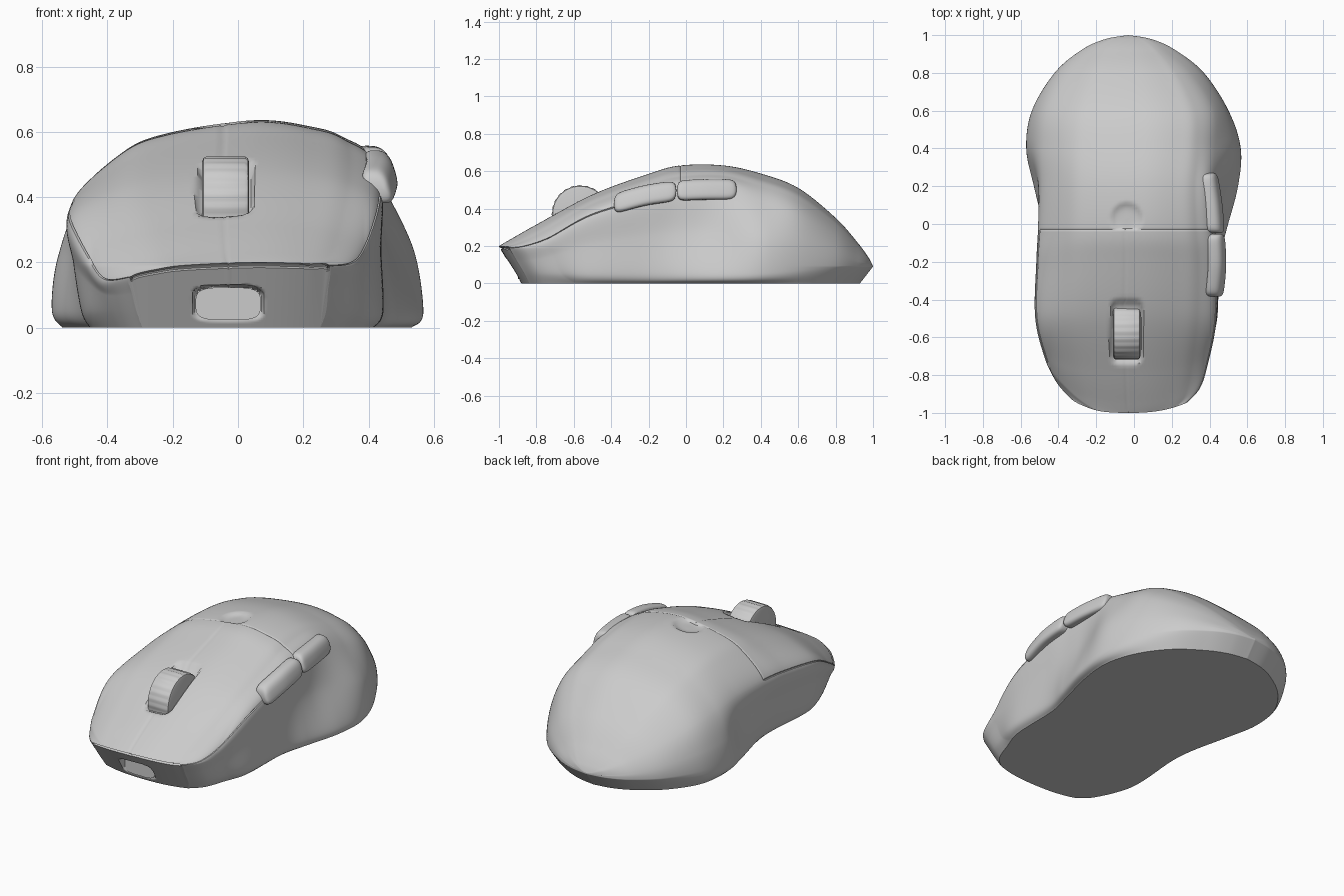
import bpy, bmesh, math
from mathutils import Vector

cube = bpy.data.objects.get("Cube")
if cube:
    bpy.data.objects.remove(cube, do_unlink=True)

grey = bpy.data.materials.new("matte_grey")
grey.use_nodes = True
grey.diffuse_color = (0.6, 0.6, 0.6, 1)
grey.node_tree.nodes["Principled BSDF"].inputs["Base Color"].default_value = (0.6, 0.6, 0.6, 1)


def finish(bm, name, angle):
    """Clean the mesh, make an object of it and shade it."""
    bmesh.ops.remove_doubles(bm, verts=bm.verts, dist=0.0002)
    edges = [e for e in bm.edges if e.is_boundary]
    if edges:
        bmesh.ops.holes_fill(bm, edges=edges, sides=0)
    bmesh.ops.recalc_face_normals(bm, faces=bm.faces)
    mesh = bpy.data.meshes.new(name)
    bm.to_mesh(mesh)
    bm.free()
    mesh.materials.append(grey)
    obj = bpy.data.objects.new(name, mesh)
    bpy.context.collection.objects.link(obj)
    bpy.ops.object.select_all(action='DESELECT')
    obj.select_set(True)
    bpy.context.view_layer.objects.active = obj
    bpy.ops.object.shade_smooth_by_angle(angle=math.radians(angle))


def skin(bm, rows, closed=False):
    """Join neighbouring rows of vertices with quads."""
    for a, b in zip(rows, rows[1:]):
        n = len(a)
        for i in range(n if closed else n - 1):
            j = (i + 1) % n
            bm.faces.new((a[i], a[j], b[j], b[i]))


def loft(name, rings, angle=40):
    """Closed rings joined into a solid with capped ends."""
    bm = bmesh.new()
    rows = [[bm.verts.new(p) for p in ring] for ring in rings]
    skin(bm, rows, closed=True)
    bm.faces.new(rows[0])
    bm.faces.new(rows[-1])
    finish(bm, name, angle)


def spline(pts, t):
    """Smooth curve through points, t counted in points."""
    last = len(pts) - 1
    i = min(int(t), last - 1)
    f = t - i
    out = []
    for a, b, c, d in zip(pts[max(i - 1, 0)], pts[i], pts[i + 1], pts[min(i + 2, last)]):
        out.append(b + 0.5 * f * (c - a + f * (2 * a - 5 * b + 4 * c - d + f * (3 * (b - c) + d - a))))
    return out


def ramp(a, b, x):
    t = min(max((x - a) / (b - a), 0), 1)
    return t * t * (3 - 2 * t)


def mix(a, b, t):
    return a + (b - a) * t


def samples(end, step, seams):
    """Even values with a tight triple at every seam."""
    vals = [i * step for i in range(round(end / step) + 1)]
    vals = [v for v in vals if all(abs(v - s) > 0.04 for s in seams)]
    return sorted(vals + [s + d for s in seams for d in (-0.03, 0, 0.03)])


# Body stations: y, right lip x, right shoulder x and z, top z, left shoulder z and x, left lip x
STATIONS = [
    (-1.0, -0.31, -0.33, 0.155, 0.20, 0.19, 0.28, 0.27),
    (-0.95, -0.39, -0.41, 0.15, 0.23, 0.20, 0.35, 0.345),
    (-0.8, -0.45, -0.46, 0.22, 0.315, 0.25, 0.39, 0.39),
    (-0.5, -0.48, -0.515, 0.33, 0.475, 0.37, 0.43, 0.44),
    (-0.2, -0.46, -0.51, 0.38, 0.585, 0.46, 0.435, 0.45),
    (-0.03, -0.475, -0.50, 0.39, 0.63, 0.50, 0.42, 0.49),
    (0.2, -0.53, -0.49, 0.39, 0.63, 0.51, 0.41, 0.55),
    (0.4, -0.57, -0.49, 0.37, 0.587, 0.44, 0.43, 0.565),
    (0.6, -0.54, -0.46, 0.33, 0.51, 0.37, 0.42, 0.50),
    (0.8, -0.42, -0.35, 0.24, 0.35, 0.26, 0.30, 0.37),
    (0.92, -0.28, -0.23, 0.17, 0.215, 0.17, 0.17, 0.22),
    (0.978, -0.155, -0.13, 0.125, 0.135, 0.125, 0.07, 0.095),
    (1.0, -0.03, -0.03, 0.09, 0.09, 0.09, -0.03, -0.03),
]
SEAM_ROW, SLIT = 5, 5.64
SHOULDERS = (3, 9)
AXIS_X = -0.038


def section(st):
    """Control points of one cross-section, base to base over the top."""
    y, rl, rs, rz, top, lz, ls, ll = st
    mid = (rs + ls) / 2
    crown = mid + 0.1 * (ls - rs)
    lip_z = 0.05 + 0.04 * ramp(0.3, 0.95, y)
    bulge = mix(0.35, 0.8, ramp(0.05, 0.45, y))

    def side(lip, sx, sz):
        return [(mix(lip, mid, 0.06), 0), (lip, lip_z),
                (mix(sx, lip, bulge), mix(lip_z, sz, 0.5)), (sx, sz),
                (mix(crown, sx, 0.75), mix(top, sz, 0.42)),
                (mix(crown, sx, 0.5), mix(top, sz, 0.17))]
    return side(rl, rs, rz) + [(crown, top)] + side(ll, ls, lz)[::-1], mid


def nose(x, z, y, v):
    """Round the nose in plan and undercut the front and the tail."""
    w = 1 - ramp(-1.0, -0.45, v)
    y += w * 0.09 * min(abs(x + 0.03) / 0.38, 1.1) ** 2.5
    y += w * 0.12 * max(0, 1 - z / 0.19)
    return y - 0.07 * ramp(0.5, 1, v) * max(0, 1 - z / 0.09)


# Body shell with fine button seams, wheel slot and dimple
bm = bmesh.new()
us = samples(12, 0.05, (*SHOULDERS, SLIT))
rows = []
for t in samples(len(STATIONS) - 1, 0.0625, (SEAM_ROW,)):
    st = spline(STATIONS, t)
    ctrl, mid = section(st)
    row = []
    for u in us:
        x, z = spline(ctrl, u)
        z = max(z, 0)
        y = nose(x, z, st[0], st[0])
        on_top = SHOULDERS[0] <= u <= SHOULDERS[1]
        depth = 0
        if t < SEAM_ROW and u in SHOULDERS:
            depth = 0.008
        elif (t == SEAM_ROW and on_top) or (t < SEAM_ROW and u == SLIT):
            depth = 0.003
        d = Vector((mid - x, 0.1 - z)).normalized() * depth
        x, z = x + d.x, z + d.y
        if on_top:
            slot = (abs(x - AXIS_X) / 0.088) ** 6 + (abs(y + 0.57) / 0.172) ** 6
            z -= 0.025 * (1 - ramp(0.4, 1, slot))
            r = math.hypot(x - AXIS_X, y - 0.03) / 0.085
            if r < 1 and t > SEAM_ROW:
                z -= 0.018 * (1 - r ** 4)
        row.append(bm.verts.new((x, y, z)))
    rows.append(row)
skin(bm, rows)

# Front wall under the buttons, with the port recess
first = rows[0]
cap = [first]
STEPS = 36
base_l, base_r = first[0].co.x, first[-1].co.x
for k in range(1, STEPS + 1):
    row = []
    for u, v in zip(us, first):
        bx = min(max(v.co.x, base_l), base_r)
        foot = Vector((bx, nose(bx, 0, -1, -1), 0))
        p = v.co.lerp(foot, k / STEPS)
        if k in (1, 2) and SHOULDERS[0] <= u <= SHOULDERS[1]:
            p.y += 0.018
        port = (abs(p.x + 0.03) / 0.108) ** 4 + (abs(p.z - 0.073) / 0.056) ** 4
        p.y = max(p.y, mix(p.y, -0.89, 1 - ramp(0.8, 1.1, port)))
        row.append(bm.verts.new(p))
    cap.append(row)
skin(bm, cap)
finish(bm, "mouse_body", 45)

# Port plate inside the recess
ring = []
for i in range(48):
    a = math.tau * i / 48
    c, s = math.cos(a), math.sin(a)
    ring.append((math.copysign(abs(c) ** 0.5, c) * 0.1 - 0.03,
                 math.copysign(abs(s) ** 0.6, s) * 0.05 + 0.073))
loft("front_port", [[(x, y, z) for x, z in ring] for y in (-0.897, -0.87)])

# Ribbed scroll wheel
RIBS = 96
wheel = []
for off, rad, rib in ((-0.072, 0.135, 0), (-0.068, 0.147, 0), (-0.058, 0.153, 0.003),
                      (0.058, 0.153, 0.003), (0.068, 0.147, 0), (0.072, 0.135, 0)):
    loop = []
    for i in range(RIBS):
        a = math.tau * i / RIBS
        r = rad - (rib if i // 2 % 2 else 0)
        loop.append((AXIS_X + off, -0.565 + r * math.cos(a), 0.372 + r * math.sin(a)))
    wheel.append(loop)
loft("scroll_wheel", wheel, 30)


def thumb_button(name, path, height):
    """Rounded bar swept along a path on the thumb side."""
    rings = []
    for k in range(33):
        t = 0.5 - 0.5 * math.cos(math.pi * k / 32)
        x, y, z = spline(path, t * (len(path) - 1))
        s = max((1 - abs(2 * t - 1) ** 8) ** 0.5, 0.03)
        ring = []
        for i in range(32):
            a = math.tau * i / 32
            c, d = math.cos(a), math.sin(a)
            dz = math.copysign(abs(d) ** 0.7, d) * height * s
            dx = math.copysign(abs(c) ** 0.7, c) * 0.042 * (0.5 + 0.5 * s)
            ring.append((x + dx - 0.3 * dz, y, z + dz))
        rings.append(ring)
    loft(name, rings, 50)


thumb_button("front_thumb_button",
             [(0.425, -0.385, 0.425), (0.44, -0.22, 0.47), (0.433, -0.052, 0.495)], 0.055)
thumb_button("rear_thumb_button",
             [(0.432, -0.048, 0.496), (0.42, 0.1, 0.502), (0.395, 0.27, 0.502)], 0.055)
